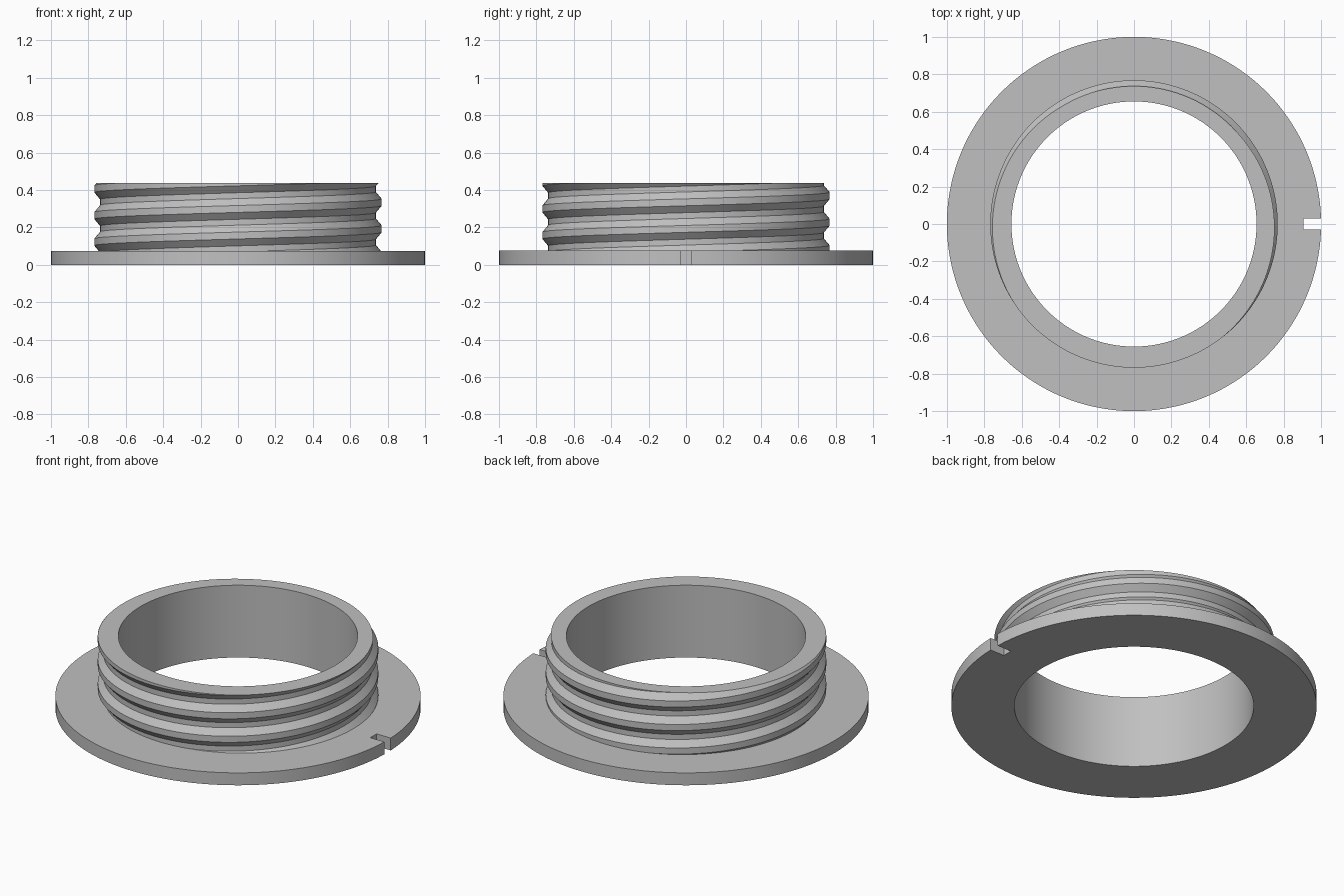
import bpy
import bmesh
from math import pi, cos, sin

cube = bpy.data.objects.get("Cube")
if cube:
    bpy.data.objects.remove(cube, do_unlink=True)

SEGMENTS = 144
BORE, FLANGE_R, FLANGE_TOP, TOP = 0.655, 1.0, 0.075, 0.437
CREST_R, ROOT_R, PITCH, CREST_Z = 0.768, 0.737, 0.142, 0.405

grey = bpy.data.materials.new("plain grey")
grey.use_nodes = True
grey.diffuse_color = (0.53, 0.53, 0.53, 1)
grey.node_tree.nodes["Principled BSDF"].inputs["Base Color"].default_value = grey.diffuse_color


def sweep(name, profile, closed):
    """Join the (radius, height) profile at each angle into a ring-shaped mesh."""
    bm = bmesh.new()
    columns = []
    for i in range(SEGMENTS + 1):
        a = 2 * pi * i / SEGMENTS
        columns.append([bm.verts.new((r * cos(a), r * sin(a), z)) for r, z in profile(a)])
    n = len(columns[0])
    for a, b in zip(columns, columns[1:]):
        for j in range(n if closed else n - 1):
            k = (j + 1) % n
            bm.faces.new((a[j], b[j], b[k], a[k]))
    bmesh.ops.remove_doubles(bm, verts=bm.verts, dist=0.00002)
    bmesh.ops.recalc_face_normals(bm, faces=bm.faces)
    mesh = bpy.data.meshes.new(name)
    bm.to_mesh(mesh)
    bm.free()
    obj = bpy.data.objects.new(name, mesh)
    bpy.context.collection.objects.link(obj)
    mesh.materials.append(grey)
    return obj


def select(obj):
    bpy.ops.object.select_all(action='DESELECT')
    obj.select_set(True)
    bpy.context.view_layer.objects.active = obj


# Flat flange ring
def flange_profile(angle):
    return [(BORE, 0), (FLANGE_R, 0), (FLANGE_R, FLANGE_TOP), (BORE, FLANGE_TOP)]


# Collar with a helical thread cut off flat at both ends
def collar_profile(angle):
    crest = CREST_Z + PITCH * (angle - pi) / (2 * pi)
    points = []
    for turn in range(-5, 3):
        for step in (-0.13, 0.13, 0.39, 0.61):
            z = crest + PITCH * (turn + step)
            z = min(max(z, FLANGE_TOP), TOP)
            t = abs(((z - crest) / PITCH + 0.5) % 1 - 0.5)
            depth = min(max((t - 0.13) / 0.26, 0), 1)
            points.append((CREST_R + (ROOT_R - CREST_R) * depth, z))
    return points + [(BORE, TOP), (BORE, FLANGE_TOP)]


flange = sweep("flange", flange_profile, True)
collar = sweep("threaded_collar", collar_profile, False)

# Locating notch in the flange rim
bpy.ops.mesh.primitive_cube_add(size=1, location=(1.005, 0, FLANGE_TOP / 2))
cutter = bpy.context.object
cutter.name = "notch_cutter"
cutter.scale = (0.2, 0.06, 0.3)
cutter.hide_render = True
cutter.data.materials.append(grey)
select(flange)
cut = flange.modifiers.new("notch", 'BOOLEAN')
cut.operation = 'DIFFERENCE'
cut.solver = 'EXACT'
cut.object = cutter
bpy.ops.object.modifier_apply(modifier=cut.name)
bpy.data.objects.remove(cutter, do_unlink=True)

# Smooth round walls, crisp edges
for part in (flange, collar):
    select(part)
    bpy.ops.object.shade_smooth_by_angle(angle=0.45)
